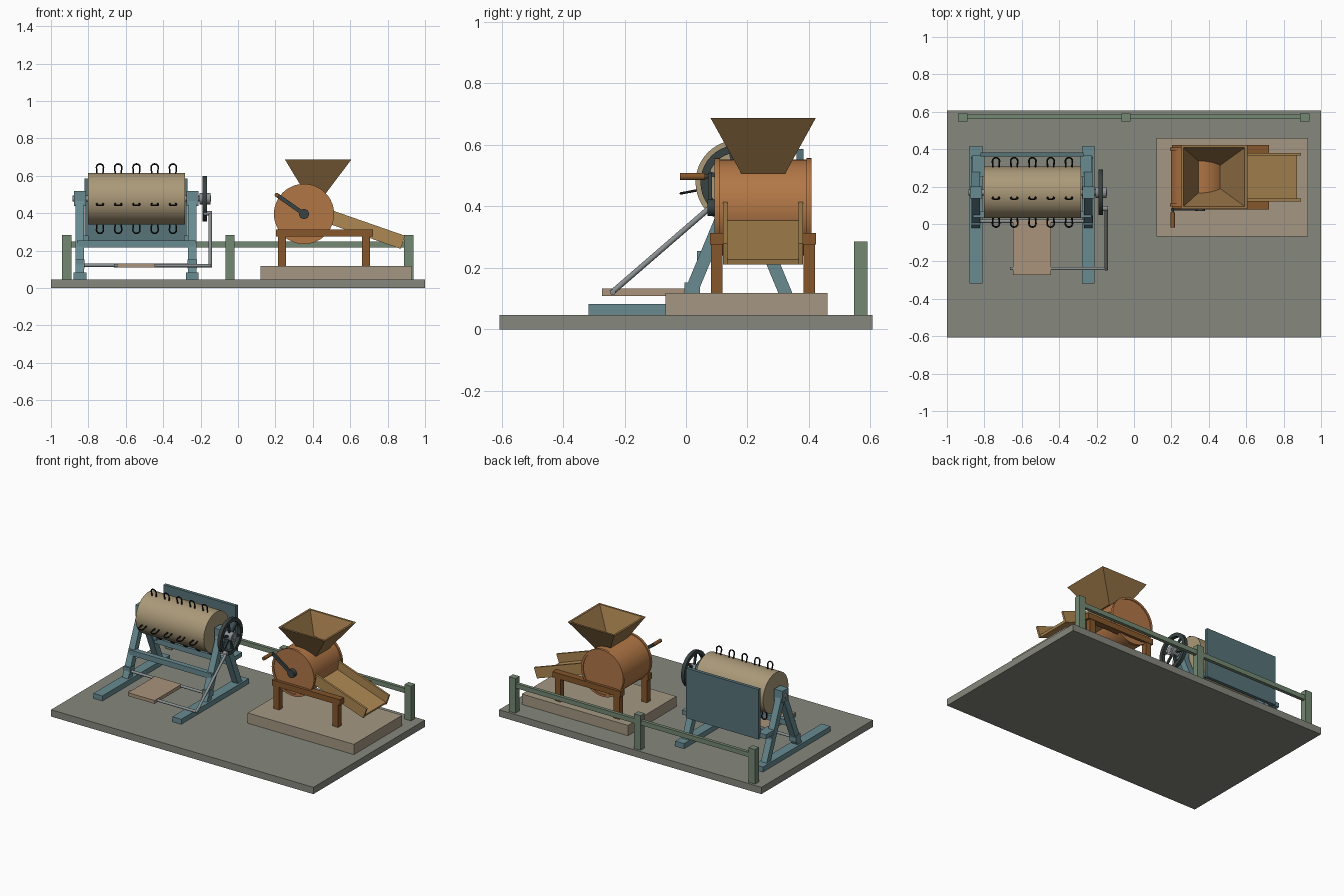
import bpy, bmesh
from math import sin, cos, pi, radians
from mathutils import Vector

if "Cube" in bpy.data.objects:
    bpy.data.objects.remove(bpy.data.objects["Cube"])


def mat(name, hexcode):
    m = bpy.data.materials.new(name)
    rgb = [int(hexcode[i:i + 2], 16) / 255 for i in (0, 2, 4)]
    m.diffuse_color = [c ** 2.2 for c in rgb] + [1]
    m.use_nodes = True
    m.node_tree.nodes["Principled BSDF"].inputs["Base Color"].default_value = m.diffuse_color
    return m


STONE, PLINTH = mat("stone", "85867c"), mat("plinth", "a39682")
BLUE, PANEL = mat("blue_paint", "688a90"), mat("panel_blue", "587379")
TAN, PEDAL = mat("tan_wood", "a99878"), mat("pedal_wood", "a8927a")
RUST, BROWN = mat("orange_wood", "b07648"), mat("brown_wood", "85572f")
CHUTE, HOPPER = mat("chute_wood", "ac8753"), mat("hopper_wood", "957348")
IRON, STEEL = mat("iron", "3c4444"), mat("steel", "8a9092")
WIRE, GREEN = mat("wire", "1c1c1c"), mat("fence_green", "748772")


def from_bm(bm, name, m):
    bmesh.ops.recalc_face_normals(bm, faces=bm.faces)
    me = bpy.data.meshes.new(name)
    bm.to_mesh(me)
    bm.free()
    ob = bpy.data.objects.new(name, me)
    bpy.context.collection.objects.link(ob)
    me.materials.append(m)
    return ob


def smooth(ob):
    bpy.ops.object.select_all(action='DESELECT')
    ob.select_set(True)
    bpy.context.view_layer.objects.active = ob
    bpy.ops.object.shade_smooth_by_angle(angle=radians(30))


def box(name, x, y, z, m):
    """Box from (min, max) pairs."""
    bm = bmesh.new()
    bmesh.ops.create_cube(bm, size=1)
    for v in bm.verts:
        v.co = [(a + b) / 2 + c * (b - a) for (a, b), c in zip((x, y, z), v.co)]
    return from_bm(bm, name, m)


def orient(ob, p, q):
    p, q = Vector(p), Vector(q)
    ob.location = (p + q) / 2
    ob.rotation_mode = 'QUATERNION'
    ob.rotation_quaternion = (q - p).to_track_quat('Z', 'Y')
    return ob


def bar(name, p, q, w, d, m):
    """Square beam between two points: w is the horizontal width."""
    n = (Vector(q) - Vector(p)).length / 2
    return orient(box(name, (-w / 2, w / 2), (-d / 2, d / 2), (-n, n), m), p, q)


def rod(name, p, q, r, m, seg=16):
    bm = bmesh.new()
    bmesh.ops.create_cone(bm, cap_ends=True, segments=seg, radius1=r, radius2=r,
                          depth=(Vector(q) - Vector(p)).length)
    ob = orient(from_bm(bm, name, m), p, q)
    smooth(ob)
    return ob


def ring(name, p, q, r_in, r_out, m, seg=40):
    """Flat ring with rectangular section, spanning p to q."""
    h = (Vector(q) - Vector(p)).length / 2
    bm = bmesh.new()
    rows = [[bm.verts.new((r * cos(2 * pi * i / seg), r * sin(2 * pi * i / seg), z))
             for r, z in ((r_in, -h), (r_out, -h), (r_out, h), (r_in, h))] for i in range(seg)]
    for i in range(seg):
        a, b = rows[i], rows[(i + 1) % seg]
        for k in range(4):
            bm.faces.new((a[k], b[k], b[(k + 1) % 4], a[(k + 1) % 4]))
    ob = orient(from_bm(bm, name, m), p, q)
    smooth(ob)
    return ob


# Ground slab and back fence
box("ground_slab", (-1, 1), (-.607, .607), (0, .047), STONE)
for i, x in enumerate((-.915, -.043, .912)):
    box(f"fence_post_{i}", (x - .025, x + .025), (.547, .591), (.047, .285), GREEN)
box("fence_rail", (-.915, .912), (.562, .585), (.217, .249), GREEN)

# Threshing stand: two A-frames
CY, CZ = .169, .478
for side, x in (("left", -.845), ("right", -.244)):
    box(f"{side}_foot", (x - .034, x + .034), (-.318, .417), (.047, .082), BLUE)
    box(f"{side}_bearing", (x - .032, x + .032), (CY - .032, CY + .032), (.44, .52), BLUE)
    for end, s in (("front", -1), ("back", 1)):
        bar(f"{side}_{end}_leg", (x, CY + s * .172, .075), (x, CY + s * .012, .46), .045, .042, BLUE)
    box(f"{side}_pivot_block", (x - .025, x + .025), (-.005, .045), (.105, .152), BLUE)
    box(f"{side}_panel_arm", (x - .02, x + .045 if x < -.5 else x + .02) if x < -.5 else (x - .045, x + .02),
        (.25, .365), (.25, .28), BLUE)
box("front_rail", (-.86, -.228), (.035, .07), (.218, .255), BLUE)
box("back_rail", (-.86, -.228), (.268, .303), (.218, .255), BLUE)
box("back_panel", (-.82, -.27), (.36, .383), (.243, .587), PANEL)

# Threshing drum and axle
rod("threshing_drum", (-.802, CY, CZ), (-.283, CY, CZ), .138, TAN, 48)
rod("drum_axle", (-.886, CY, CZ), (-.145, CY, CZ), .016, STEEL)

# Wire loops: four rows of five, slightly rotated
cu = bpy.data.curves.new("wire_loops", 'CURVE')
cu.dimensions = '3D'
cu.bevel_depth = .0045
cu.bevel_resolution = 1
for row in range(4):
    a = radians(11 + 90 * row)
    for k in range(5):
        x = -.738 + k * .0975
        path = [(-.015, .13)] + [(-.019 * cos(pi * t / 8), .17 + .019 * sin(pi * t / 8))
                                 for t in range(9)] + [(.015, .13)]
        sp = cu.splines.new('POLY')
        sp.points.add(len(path) - 1)
        for pt, (dx, r) in zip(sp.points, path):
            pt.co = (x + dx, CY + r * cos(a), CZ + r * sin(a), 1)
loops = bpy.data.objects.new("wire_loops", cu)
bpy.context.collection.objects.link(loops)
cu.materials.append(WIRE)
bpy.ops.object.select_all(action='DESELECT')
loops.select_set(True)
bpy.context.view_layer.objects.active = loops
bpy.ops.object.convert(target='MESH')

# Flywheel with spokes and hub
ring("flywheel_rim", (-.19, CY, CZ), (-.166, CY, CZ), .097, .122, IRON)
for k in range(3):
    a = pi * k / 3 + radians(43)
    dy, dz = .1 * cos(a), .1 * sin(a)
    bar(f"flywheel_spoke_{k}", (-.178, CY - dy, CZ - dz), (-.178, CY + dy, CZ + dz), .012, .014, IRON)
rod("flywheel_hub", (-.205, CY, CZ), (-.148, CY, CZ), .03, STEEL, 24)

# Treadle: crank pin, connecting rod, pivot rods and pedal
rod("crank_pin", (-.185, .083, .4), (-.138, .083, .4), .013, STEEL)
rod("connecting_rod", (-.148, -.243, .118), (-.148, .083, .4), .009, STEEL)
rod("pedal_rod", (-.663, -.238, .12), (-.14, -.238, .12), .009, STEEL)
rod("pivot_rod", (-.845, .015, .122), (-.244, .015, .122), .009, STEEL)
box("pedal", (-.647, -.444), (-.274, .02), (.109, .132), PEDAL)

# Mill plinth and bench
box("mill_plinth", (.12, .93), (-.066, .46), (.047, .118), PLINTH)
for side, (y0, y1) in (("front", (.078, .122)), ("back", (.379, .423))):
    box(f"{side}_beam", (.203, .722), (y0, y1), (.275, .314), BROWN)
    for end, x in (("left", .214), ("right", .663)):
        box(f"{side}_{end}_mill_leg", (x, x + .043), (y0 + .003, y1 - .003), (.118, .28), BROWN)

# Mill body with end rings
MX, MZ = .353, .396
rod("mill_body", (MX, .098, MZ), (MX, .404, MZ), .156, RUST, 48)
for end, y in (("front", .093), ("back", .392)):
    ring(f"{end}_mill_ring", (MX, y, MZ), (MX, y + .017, MZ), .146, .161, RUST, 48)

# Hand crank
rod("crank_hub", (MX, .1, MZ), (MX, .07, MZ), .027, IRON, 20)
bar("crank_arm", (MX, .078, MZ), (.204, .078, .5), .012, .022, IRON)
rod("crank_spindle", (.208, .085, .497), (.208, .03, .497), .007, IRON)
rod("crank_handle", (.208, .062, .497), (.208, -.02, .497), .012, BROWN)

# Hopper: open tapered funnel with wall thickness
bm = bmesh.new()
levels = []
for x0, x1, y0, y1, z in ((.36, .47, .18, .323, .507), (.251, .606, .08, .422, .687),
                          (.265, .592, .094, .408, .687), (.37, .46, .19, .313, .507)):
    levels.append([bm.verts.new(c) for c in ((x0, y0, z), (x1, y0, z), (x1, y1, z), (x0, y1, z))])
for i in range(4):
    a, b = levels[i], levels[(i + 1) % 4]
    for k in range(4):
        bm.faces.new((a[k], a[(k + 1) % 4], b[(k + 1) % 4], b[k]))
from_bm(bm, "hopper", HOPPER)

# Discharge chute: floor and side walls
bar("chute_floor", (.46, .25, .361), (.868, .25, .219), .25, .016, CHUTE)
for side, y in (("front", .128), ("back", .373)):
    bar(f"{side}_chute_wall", (.46, y, .392), (.882, y, .245), .014, .073, CHUTE)
